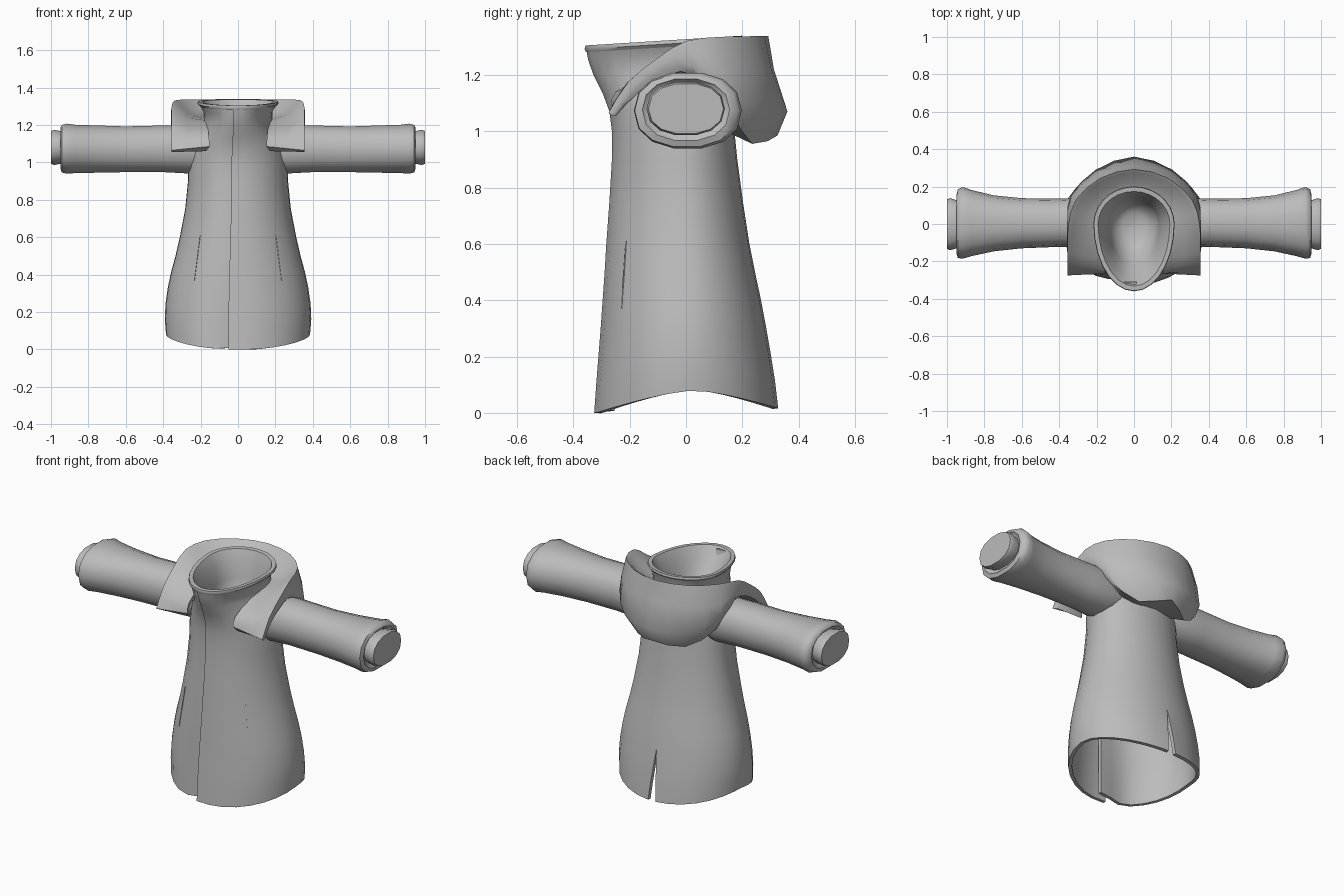
import bpy, bmesh, math
from mathutils import Vector

if "Cube" in bpy.data.objects:
    bpy.data.objects.remove(bpy.data.objects["Cube"])

cloth = bpy.data.materials.new("grey_cloth")
cloth.diffuse_color = (0.5, 0.5, 0.5, 1)
cloth.use_nodes = True
cloth.node_tree.nodes["Principled BSDF"].inputs["Base Color"].default_value = cloth.diffuse_color


def finish(name, bm, recalc=True, thickness=0):
    """Turn a bmesh into a smooth-shaded object, optionally thickened inwards."""
    bmesh.ops.remove_doubles(bm, verts=bm.verts, dist=0.0005)
    if recalc:
        bmesh.ops.recalc_face_normals(bm, faces=bm.faces)
    me = bpy.data.meshes.new(name)
    bm.to_mesh(me)
    bm.free()
    ob = bpy.data.objects.new(name, me)
    bpy.context.collection.objects.link(ob)
    me.materials.append(cloth)
    bpy.ops.object.select_all(action='DESELECT')
    ob.select_set(True)
    bpy.context.view_layer.objects.active = ob
    if thickness:
        mod = ob.modifiers.new("thickness", 'SOLIDIFY')
        mod.thickness = thickness
        mod.offset = -1
        bpy.ops.object.modifier_apply(modifier=mod.name)
    bpy.ops.object.shade_smooth_by_angle(angle=math.radians(50))
    return ob


def loft(rings, closed=True, cap_start=False, cap_end=False, skip=()):
    """Join rings of points with quads, leaving out the columns in skip."""
    bm = bmesh.new()
    vs = [[bm.verts.new(p) for p in r] for r in rings]
    n = len(vs[0])
    for a, b in zip(vs, vs[1:]):
        for j in range(n if closed else n - 1):
            if j not in skip:
                k = (j + 1) % n
                bm.faces.new((a[j], a[k], b[k], b[j]))
    if cap_start:
        bm.faces.new(vs[0][::-1])
    if cap_end:
        bm.faces.new(vs[-1])
    return bm


def smooth_path(keys, steps):
    """Catmull-Rom resampling of a list of sections."""
    out = []
    for i in range(len(keys) - 1):
        p0, p1, p2, p3 = (keys[min(max(i + d, 0), len(keys) - 1)] for d in (-1, 0, 1, 2))
        for s in range(steps):
            t = s / steps
            out.append([b + 0.5 * t * ((c - a) + t * ((2 * a - 5 * b + 4 * c - d) + t * (3 * b - a - 3 * c + d)))
                        for a, b, c, d in zip(p0, p1, p2, p3)])
    out.append(list(keys[-1]))
    return out


# Robe outline: height, half width, front y, back y
OUTLINE = [(0, .385, -.327, .328), (.1, .392, -.32, .316), (.2, .388, -.312, .30),
           (.3, .376, -.304, .283), (.4, .358, -.297, .265), (.5, .335, -.29, .245),
           (.6, .312, -.284, .225), (.75, .283, -.273, .202), (.9, .268, -.264, .182),
           (1.0, .265, -.264, .172), (1.07, .25, -.273, .17), (1.13, .225, -.295, .17),
           (1.2, .182, -.33, .173), (1.25, .185, -.348, .183), (1.292, .211, -.356, .197)]


def outline(z):
    for a, b in zip(OUTLINE, OUTLINE[1:]):
        if z <= b[0]:
            t = (z - a[0]) / (b[0] - a[0])
            return [u + (v - u) * t for u, v in zip(a, b)][1:]
    return OUTLINE[-1][1:]


def oval(th, hw, yf, yb):
    """Egg-shaped section; angle 0 is the front, running towards +x."""
    c = math.cos(th)
    return hw * math.sin(th), (yf if c > 0 else -yb) * c


# Robe: wrapped front edge overlapping inside, slit at the back
SEAM, LAP, N = -0.13, 0.2, 15
rings = []
for z, hw, yf, yb in OUTLINE:
    eps = max(0, 0.065 * (1 - z / 0.3))
    right = [SEAM + (math.pi - eps - SEAM) * i / N for i in range(N + 1)]
    end = 2 * math.pi + SEAM + LAP
    left = [math.pi + eps + (end - math.pi - eps) * i / N for i in range(N + 1)]
    ring = []
    for th in right + left:
        under = min(1, max(0, (th - (2 * math.pi + SEAM - 0.3)) / 0.35))
        x, y = oval(th, hw, yf, yb)
        k = 1 - (0.075 + 0.09 * max(0, 1 - z / 0.4)) * under
        hem = 0.08 * (1 - min(1, abs(y - 0.03) / 0.35) ** 1.4) + 0.008 * under
        tilt = 0.035 * (y + 0.36) / 0.56 * min(1, max(0, (z - 1.18) / 0.07))
        ring.append((x * (1 - 0.02 * under), y * k, z + hem * max(0, 1 - z / 0.5) + tilt))
    rings.append(ring)
finish("robe", loft(rings, closed=False, skip=(N,)), recalc=False, thickness=0.02)

# Neck opening: rolled rim falling into a closed hollow
rings = []
for z, hw, yf, yb in [(1.28, .206, -.354, .192), (1.291, .217, -.36, .201), (1.304, .214, -.357, .198),
                      (1.303, .192, -.332, .174), (1.24, .155, -.29, .15),
                      (1.15, .135, -.22, .135), (1.04, .115, -.15, .11), (1.0, .06, -.08, .06)]:
    ring = []
    for j in range(28):
        x, y = oval(2 * math.pi * j / 28, hw, yf, yb)
        ring.append((x, y, z + 0.035 * (y + 0.36) / 0.56))
    rings.append(ring)
finish("neck_lining", loft(rings, cap_end=True), recalc=False)

# Sleeves and wrist ends: x, front y, back y, low z, high z
SLEEVE = [(.185, -.115, .125, .955, 1.18), (.27, -.125, .14, .938, 1.2), (.4, -.122, .135, .945, 1.2),
          (.6, -.13, .138, .945, 1.195), (.75, -.146, .153, .942, 1.2), (.87, -.172, .182, .94, 1.204),
          (.915, -.185, .198, .936, 1.21), (.942, -.182, .185, .943, 1.203),
          (.95, -.155, .155, .965, 1.187), (.935, -.138, .135, .98, 1.176)]
WRIST = [(.9, -.125, .122, .992, 1.168), (.95, -.13, .127, .99, 1.17),
         (.982, -.14, .138, .984, 1.176), (1.0, -.133, .133, .99, 1.17)]


def sleeve_rings(profile, side, n=14):
    rings = []
    for x, yf, yb, lo, hi in profile:
        ring = []
        for j in range(n):
            a = 2 * math.pi * j / n
            c, s = (math.copysign(abs(v) ** 0.88, v) for v in (math.cos(a), math.sin(a)))
            ring.append((side * x, (yf + yb) / 2 + (yb - yf) / 2 * c, (lo + hi) / 2 + (hi - lo) / 2 * s))
        rings.append(ring)
    return rings


for side, label in ((1, "right"), (-1, "left")):
    finish(label + "_sleeve", loft(sleeve_rings(SLEEVE, side), cap_start=True, cap_end=True))
    finish(label + "_wrist", loft(sleeve_rings(WRIST, side), cap_start=True, cap_end=True))

    # Pocket slit: thin strip lying on the front of the robe
    strip = []
    for i in range(6):
        z = 0.37 + 0.24 * i / 5
        hw, yf, yb = outline(z)
        row = []
        for x in (.235 - .03 * i / 5 - .002, .235 - .03 * i / 5 + .002):
            row.append((side * x, yf * math.sqrt(1 - (x / hw) ** 2) - 0.002, z))
        strip.append(row if side > 0 else row[::-1])
    finish(label + "_pocket_slit", loft(strip, closed=False), recalc=False, thickness=0.005)

# Hood collar: sections from the front lapel tip to the middle of the back,
# each running neck edge, rim, outer side, bulge, lower edge, underside
HOOD = [
    [.152, -.265, 1.085, .355, -.275, 1.065, .356, -.265, 1.058, .354, -.257, 1.055, .345, -.247, 1.056, .17, -.25, 1.06],
    [.155, -.25, 1.14, .355, -.205, 1.175, .356, -.19, 1.16, .354, -.18, 1.145, .345, -.17, 1.135, .165, -.225, 1.12],
    [.165, -.11, 1.21, .355, -.1, 1.26, .358, -.085, 1.24, .354, -.075, 1.22, .345, -.065, 1.2, .17, -.09, 1.185],
    [.165, 0, 1.23, .35, 0, 1.32, .357, .015, 1.28, .354, .025, 1.23, .335, .03, 1.2, .18, .02, 1.18],
    [.15, .09, 1.24, .31, .13, 1.335, .335, .14, 1.22, .34, .15, 1.14, .31, .155, 1.07, .22, .1, 1.06],
    [.1, .13, 1.25, .18, .245, 1.337, .2, .272, 1.22, .205, .29, 1.07, .16, .235, .955, .13, .14, 1.0],
    [0, .155, 1.25, 0, .292, 1.338, 0, .312, 1.22, 0, .36, 1.07, 0, .325, .985, 0, .155, 1.0]]
half = smooth_path(HOOD + [[-v if i % 3 == 0 else v for i, v in enumerate(s)] for s in HOOD[-2::-1]], 2)
sections = []
for i, s in enumerate(half):
    a, b, m, l, c, d = (Vector(s[i:i + 3]) for i in range(0, 18, 3))
    # a thin inner rim and a hollow inside between neck and rim, flat at the tips
    depth = 0.025 * min(1, min(i, len(half) - 1 - i) / 4)
    inner = b + (a - b) * 0.12
    dip = a.lerp(b, 0.55) - Vector((0, 0, depth))
    sections.append([a, dip, inner, b, m, l, c, d])
finish("hood_collar", loft(sections, cap_start=True, cap_end=True))
